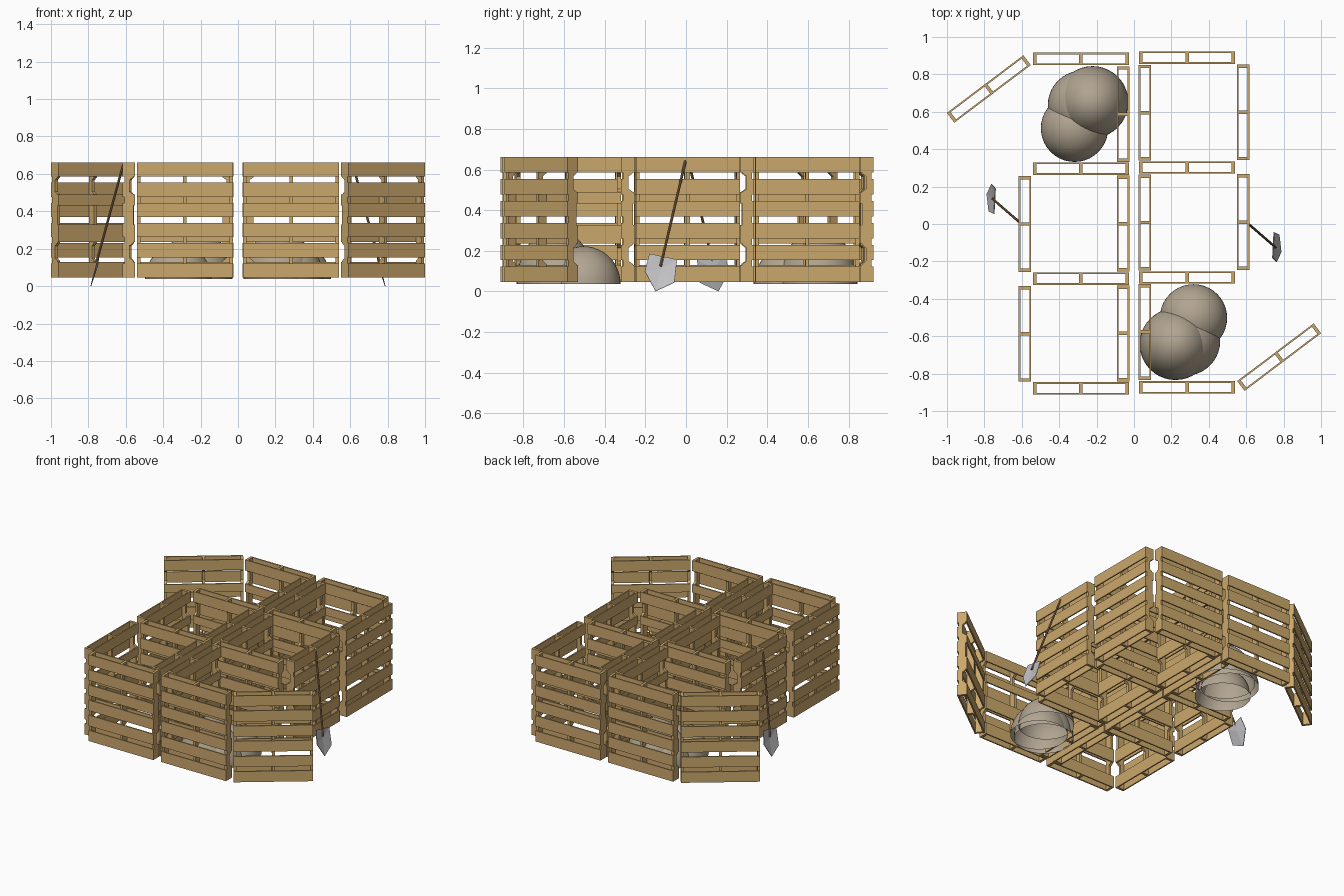
import bpy, bmesh, math
from mathutils import Vector, Matrix

if "Cube" in bpy.data.objects:
    bpy.data.objects.remove(bpy.data.objects["Cube"])


def material(name, rgb):
    m = bpy.data.materials.new(name)
    m.diffuse_color = (*rgb, 1)
    m.use_nodes = True
    m.node_tree.nodes["Principled BSDF"].inputs["Base Color"].default_value = m.diffuse_color
    return m


WOOD = material("pallet_wood", (0.60, 0.39, 0.15))
SOIL = material("compost", (0.44, 0.375, 0.285))
STEEL = material("shovel_steel", (0.54, 0.54, 0.56))
HANDLE = material("handle_wood", (0.32, 0.17, 0.08))

# The two rows of bins are half-turn copies of each other
HALF_TURNS = [("left", Matrix.Identity(4)),
              ("right", Matrix.Translation((0, 0.01, 0)) @ Matrix.Rotation(math.pi, 4, 'Z'))]


def finish(bm, name, mat, matrix):
    bmesh.ops.recalc_face_normals(bm, faces=bm.faces)
    me = bpy.data.meshes.new(name)
    bm.to_mesh(me)
    bm.free()
    me.materials.append(mat)
    ob = bpy.data.objects.new(name, me)
    ob.matrix_world = matrix
    bpy.context.collection.objects.link(ob)
    return ob


def box(bm, x0, x1, y0, y1, z0, z1):
    bmesh.ops.create_cube(bm, size=1, matrix=Matrix.Translation(
        ((x0 + x1) / 2, (y0 + y1) / 2, (z0 + z1) / 2))
        @ Matrix.Diagonal((x1 - x0, y1 - y0, z1 - z0, 1)))


L, T, D = 0.256, 0.033, 0.024   # half length, half thickness, half stringer depth
OUTER = [(0.046 + 0.1078 * i, 0.122 + 0.1078 * i) for i in range(6)]
INNER = [(0.046, 0.13), (0.235, 0.328), (0.432, 0.49), (0.586, 0.661)]


def pallet(name, x, y, deg, turn):
    """Standing pallet; the six-board face looks along local -y."""
    bm = bmesh.new()
    for z0, z1 in OUTER:
        box(bm, -L, L, -T, -D, z0, z1)
    for z0, z1 in INNER:
        box(bm, -L, L, D, T, z0, z1)
    # notched stringers
    n = 0.004
    prof = [(-D, 0.046), (D, 0.046), (D, 0.135), (n, 0.15), (n, 0.215), (D, 0.23),
            (D, 0.49), (n, 0.505), (n, 0.567), (D, 0.582), (D, 0.661), (-D, 0.661)]
    for cx in (-L + 0.009, 0, L - 0.009):
        f = bm.faces.new([bm.verts.new((cx - 0.009, py, pz)) for py, pz in prof])
        ext = bmesh.ops.extrude_face_region(bm, geom=[f])
        vs = [v for v in ext["geom"] if isinstance(v, bmesh.types.BMVert)]
        bmesh.ops.translate(bm, verts=vs, vec=(0.018, 0, 0))
        if not f.is_valid:
            continue
    finish(bm, name, WOOD, turn @ Matrix.Translation((x, y, 0))
           @ Matrix.Rotation(math.radians(deg), 4, 'Z'))


def mound(name, x, y, r, h, turn):
    """Open-bottomed dome of compost."""
    bm = bmesh.new()
    bmesh.ops.create_uvsphere(bm, u_segments=40, v_segments=24, radius=1)
    bmesh.ops.delete(bm, geom=[v for v in bm.verts if v.co.z < -1e-4], context='VERTS')
    bmesh.ops.transform(bm, verts=bm.verts, matrix=Matrix.Diagonal((r, r, h, 1)))
    for f in bm.faces:
        f.smooth = True
    finish(bm, name, SOIL, turn @ Matrix.Translation((x, y, 0.037)))


def shovel(side, turn):
    # shaft leaning on the side pallet
    a, b = Vector((-0.757, 0.135, 0.125)), Vector((-0.615, 0.012, 0.645))
    d = b - a
    bm = bmesh.new()
    bmesh.ops.create_cone(bm, cap_ends=True, segments=8, radius1=0.0065,
                          radius2=0.0065, depth=d.length)
    finish(bm, side + "_shovel_handle", HANDLE, turn @ Matrix.Translation((a + b) / 2)
           @ d.to_track_quat('Z', 'Y').to_matrix().to_4x4())
    # five-sided blade, slightly dished
    bm = bmesh.new()
    rim = [(0.19, 0.186), (0.054, 0.157), (0.067, 0.044), (0.16, 0.001), (0.213, 0.10)]
    vs = [bm.verts.new((-0.787 + 0.25 * z, y, z)) for y, z in rim]
    mid = bm.verts.new((-0.750, 0.135, 0.11))
    for i in range(5):
        bm.faces.new((vs[i], vs[(i + 1) % 5], mid))
    ob = finish(bm, side + "_shovel_blade", STEEL, turn)
    mod = ob.modifiers.new("thickness", 'SOLIDIFY')
    mod.thickness = 0.004
    mod.offset = 0


for side, turn in HALF_TURNS:
    # cross walls
    pallet(side + "_end_wall_a", -0.284, 0.883, 180, turn)
    pallet(side + "_divider_a", -0.284, 0.296, 180, turn)
    pallet(side + "_divider_b", -0.284, -0.292, 0, turn)
    pallet(side + "_end_wall_b", -0.284, -0.879, 0, turn)
    # centre walls
    for i, y in enumerate((0.587, 0.002, -0.585)):
        pallet(f"{side}_centre_wall_{i}", -0.058, y, 90, turn)
    # outer walls and the open gate
    pallet(side + "_outer_wall_a", -0.584, 0.0, -90, turn)
    pallet(side + "_outer_wall_b", -0.584, -0.587, -90, turn)
    pallet(side + "_open_gate", -0.776, 0.722, 217, turn)
    # compost heap
    mound(side + "_heap_large", -0.222, 0.652, 0.192, 0.27, turn)
    mound(side + "_heap_small", -0.318, 0.512, 0.18, 0.185, turn)
    mound(side + "_heap_side", -0.275, 0.635, 0.186, 0.205, turn)
    shovel(side, turn)
